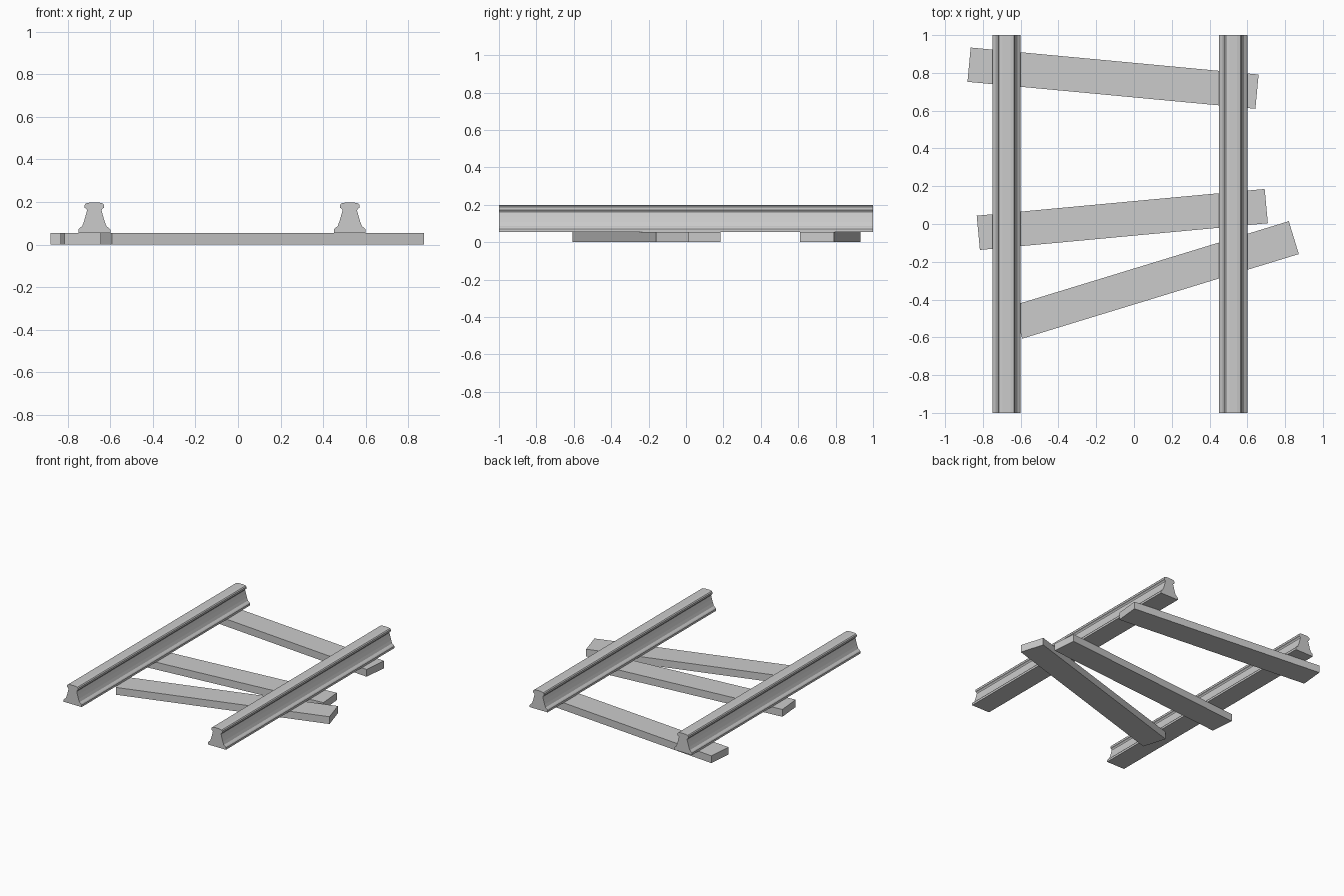
import bpy, bmesh
from math import radians
from mathutils import Matrix

if "Cube" in bpy.data.objects:
    bpy.data.objects.remove(bpy.data.objects["Cube"])

RAIL_BASE, RAIL_TOP = 0.055, 0.198


def finish(name, bm):
    bmesh.ops.recalc_face_normals(bm, faces=bm.faces)
    mesh = bpy.data.meshes.new(name)
    bm.to_mesh(mesh)
    bm.free()
    obj = bpy.data.objects.new(name, mesh)
    bpy.context.collection.objects.link(obj)
    return obj


# Right half of the rail section, foot to head: (half width, height)
half = [(0.075, RAIL_BASE), (0.075, 0.070), (0.070, 0.077), (0.057, 0.087),
        (0.049, 0.108), (0.041, 0.135), (0.034, 0.161), (0.037, 0.168),
        (0.045, 0.173), (0.045, 0.187), (0.039, 0.194), (0.020, RAIL_TOP)]
profile = half + [(-x, z) for x, z in reversed(half)]


def rail(name, x):
    bm = bmesh.new()
    face = bm.faces.new([bm.verts.new((x + px, -1, z)) for px, z in profile])
    ext = bmesh.ops.extrude_face_region(bm, geom=[face], use_keep_orig=True)
    verts = [g for g in ext["geom"] if isinstance(g, bmesh.types.BMVert)]
    bmesh.ops.translate(bm, verts=verts, vec=(0, 2, 0))
    return finish(name, bm)


def sleeper(name, x, y, angle):
    bm = bmesh.new()
    bmesh.ops.create_cube(bm, size=1, matrix=Matrix.Diagonal((1.531, 0.182, RAIL_BASE, 1)))
    obj = finish(name, bm)
    obj.location = (x, y, RAIL_BASE / 2)
    obj.rotation_euler.z = radians(angle)
    return obj


# Two parallel rails
rail("left_rail", -0.675)
rail("right_rail", 0.525)

# Loose, crooked sleepers under the rails
sleeper("back_sleeper", -0.111, 0.772, -5.35)
sleeper("middle_sleeper", -0.062, 0.024, 5.3)
sleeper("front_sleeper", 0.114, -0.296, 17.0)
